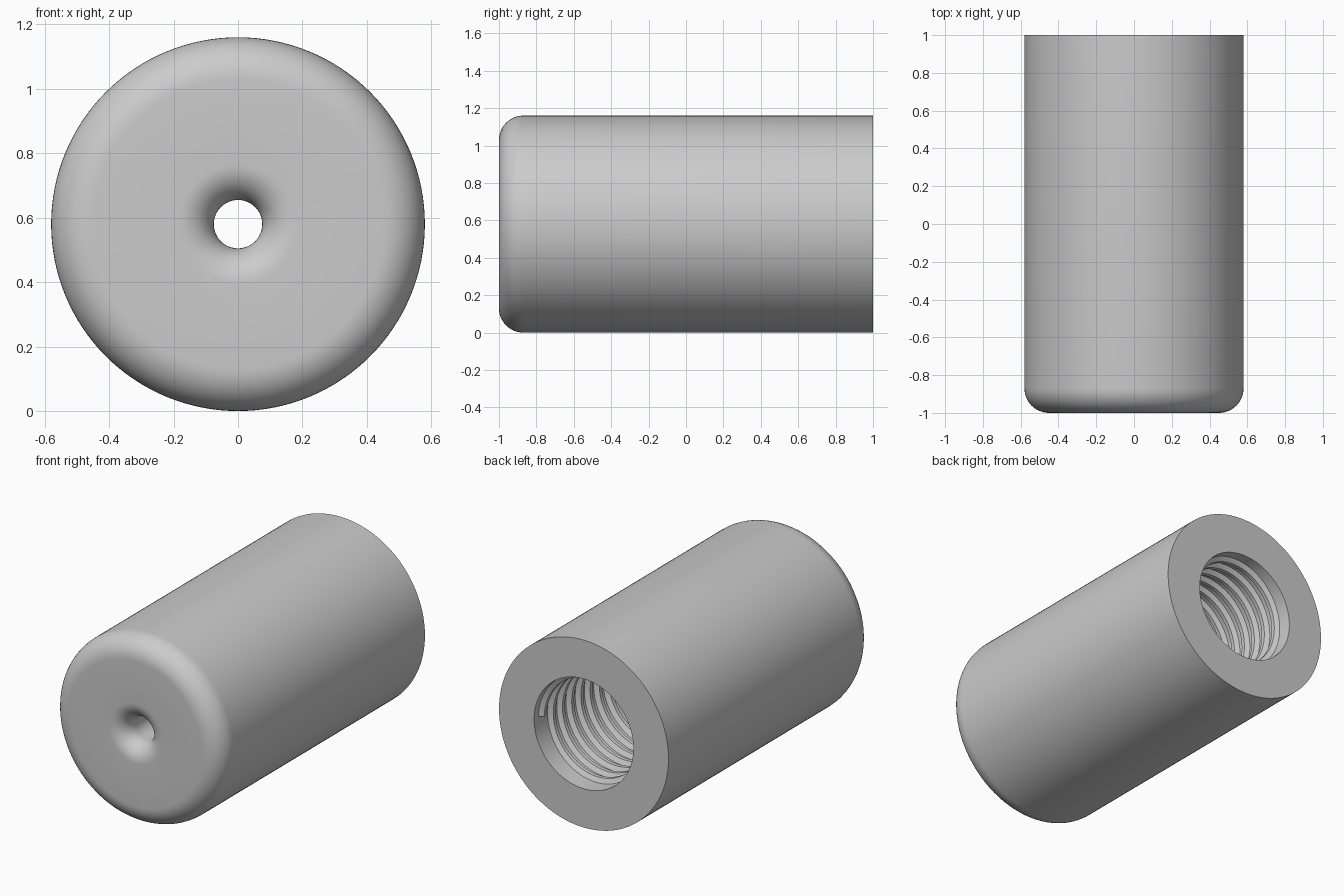
import bpy, bmesh, math

if "Cube" in bpy.data.objects:
    bpy.data.objects.remove(bpy.data.objects["Cube"], do_unlink=True)

R = 0.58            # outer radius, also the height of the axis
BORE = 0.34         # threaded bore radius
HOLE = 0.075        # small through hole radius
FLOOR = -0.25       # inner end of the bore
SEGS = 128

grey = bpy.data.materials.new("plain grey")
grey.use_nodes = True
grey.diffuse_color = (0.6, 0.6, 0.6, 1)
grey.node_tree.nodes["Principled BSDF"].inputs["Base Color"].default_value = (0.6, 0.6, 0.6, 1)


def ring_point(r, y, a):
    return (r * math.cos(a), y, R + r * math.sin(a))


def arc(r, y, radius, start, end, steps=12):
    """Points of a fillet in the radius / y plane."""
    angles = [math.radians(start + (end - start) * i / steps) for i in range(steps + 1)]
    return [(r + radius * math.cos(a), y + radius * math.sin(a)) for a in angles]


def finish(bm, name):
    bmesh.ops.recalc_face_normals(bm, faces=bm.faces)
    mesh = bpy.data.meshes.new(name)
    bm.to_mesh(mesh)
    bm.free()
    mesh.materials.append(grey)
    obj = bpy.data.objects.new(name, mesh)
    bpy.context.collection.objects.link(obj)
    bpy.ops.object.select_all(action="DESELECT")
    obj.select_set(True)
    bpy.context.view_layer.objects.active = obj
    bpy.ops.object.shade_smooth_by_angle(angle=math.radians(30))
    return obj


def bridge(bm, a, b):
    n = len(a)
    for i in range(n):
        bm.faces.new((a[i], a[(i + 1) % n], b[(i + 1) % n], b[i]))


# Turned body: rounded front with a flared hole, flat back with a bore
LIP, EDGE = 0.11, 0.13
profile = arc(HOLE + LIP, LIP - 1, LIP, 180, 270)
profile += arc(R - EDGE, EDGE - 1, EDGE, 270, 360)
profile += [(R, 1), (BORE, 1), (BORE, FLOOR), (HOLE, FLOOR)]
bm = bmesh.new()
rings = [[bm.verts.new(ring_point(r, y, math.tau * i / SEGS)) for i in range(SEGS)]
         for r, y in profile]
for k, ring in enumerate(rings):
    bridge(bm, ring, rings[(k + 1) % len(rings)])
finish(bm, "body")

# Helical thread ridge inside the bore
PITCH, TURNS, STEPS, DEPTH = 0.09, 7, 96, 0.028
section = [(BORE + 0.004, -0.03), (BORE - DEPTH, -0.012),
           (BORE - DEPTH, 0.012), (BORE + 0.004, 0.03)]
bm = bmesh.new()
loops = []
for s in range(TURNS * STEPS + 1):
    a = math.tau * s / STEPS
    y = 0.93 - PITCH * s / STEPS
    loops.append([bm.verts.new(ring_point(r, y + dy, a)) for r, dy in section])
for a, b in zip(loops, loops[1:]):
    bridge(bm, a, b)
bm.faces.new(loops[0])
bm.faces.new(loops[-1])
finish(bm, "inner_thread")
